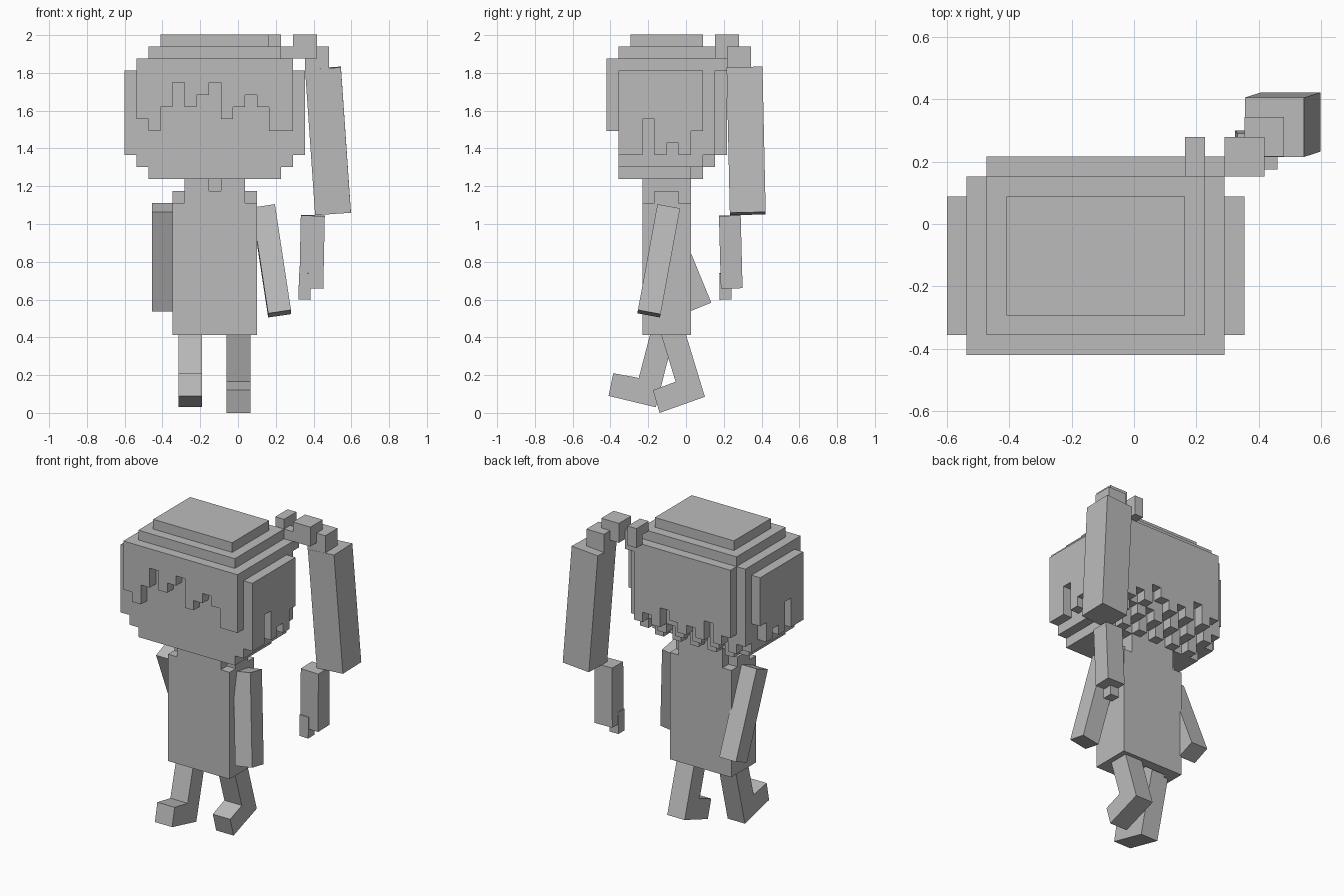
import bpy, bmesh, math
from mathutils import Vector, Matrix

if "Cube" in bpy.data.objects:
    bpy.data.objects.remove(bpy.data.objects["Cube"])

grey = bpy.data.materials.new("plain grey")
grey.diffuse_color = (0.5, 0.5, 0.5, 1)
grey.use_nodes = True
grey.node_tree.nodes["Principled BSDF"].inputs["Base Color"].default_value = grey.diffuse_color

V = 0.0636                       # block size
ORIGIN = Vector((-0.6, -0.42, 1.239))


def finish(name, bm):
    me = bpy.data.meshes.new(name)
    bm.to_mesh(me)
    bm.free()
    me.materials.append(grey)
    ob = bpy.data.objects.new(name, me)
    bpy.context.collection.objects.link(ob)
    return ob


def block(x0, x1, y0, y1, z0, z1):
    """Inclusive range of grid cells."""
    return {(i, j, k) for i in range(x0, x1 + 1)
            for j in range(y0, y1 + 1) for k in range(z0, z1 + 1)}


def blocks_object(name, cells):
    """Outer faces of a set of grid cells."""
    bm = bmesh.new()
    verts = {}

    def vert(p):
        if p not in verts:
            verts[p] = bm.verts.new(ORIGIN + Vector(p) * V)
        return verts[p]

    for c in cells:
        for axis in range(3):
            for side in (0, 1):
                n = list(c)
                n[axis] += 2 * side - 1
                if tuple(n) in cells:
                    continue
                u, w = (axis + 1) % 3, (axis + 2) % 3
                quad = []
                for a, b in ((0, 0), (1, 0), (1, 1), (0, 1)):
                    p = list(c)
                    p[axis] += side
                    p[u] += a
                    p[w] += b
                    quad.append(vert(tuple(p)))
                bm.faces.new(quad if side else quad[::-1])
    return finish(name, bm)


def limb(name, top, bottom, sx, sy):
    """Box running from the top centre to the bottom centre."""
    top, bottom = Vector(top), Vector(bottom)
    d = top - bottom
    z = d.normalized()
    x = (Vector((1, 0, 0)) - z * z.x).normalized()
    rot = Matrix((x, z.cross(x), z)).transposed().to_4x4()
    bm = bmesh.new()
    bmesh.ops.create_cube(bm, size=1, matrix=Matrix.Translation((top + bottom) / 2)
                          @ rot @ Matrix.Diagonal((sx, sy, d.length, 1)))
    return finish(name, bm)


def side_profile(name, x0, x1, points):
    """Side outline (y, z) extruded across x."""
    bm = bmesh.new()
    face = bm.faces.new([bm.verts.new((x0, y, z)) for y, z in points])
    ext = bmesh.ops.extrude_face_region(bm, geom=[face])["geom"]
    bmesh.ops.translate(bm, vec=(x1 - x0, 0, 0),
                        verts=[g for g in ext if isinstance(g, bmesh.types.BMVert)])
    bmesh.ops.recalc_face_normals(bm, faces=bm.faces)
    return finish(name, bm)


# Head: chin layers, core, and stepped crown
head = block(2, 12, 1, 7, 0, 0) | block(1, 13, 1, 8, 1, 1)
head |= block(1, 13, 1, 8, 2, 9) | block(2, 12, 0, 9, 9, 9)
head |= block(2, 12, 1, 8, 10, 10) | block(3, 11, 2, 7, 11, 11)
# Fringe with uneven ends
for n, low in enumerate((5, 4, 6, 8, 6, 7, 8, 5, 6, 7, 6, 4, 4)):
    head |= block(1 + n, 1 + n, 0, 0, low, 9)
# Side hair with uneven ends, plus the cheek columns
for n, low in enumerate((2, 2, 5, 2, 3, 2, 4)):
    head |= block(14, 14, 1 + n, 1 + n, low, 8)
    head |= block(0, 0, 1 + n, 1 + n, low, 8)
# Back hair with uneven ends
for n, low in enumerate((3, 2, 4, 2, 3, 2, 3, 4, 2, 3, 2)):
    head |= block(2 + n, 2 + n, 9, 9, low, 8)
# Notches under the back of the hair
head -= {(i, 8, 1) for i in range(1, 14, 2)}
head -= {(i, 7, 0) for i in range(2, 13, 2)}
blocks_object("head_and_hair", head)

# Hair tie and start of the ponytail
tie = block(12, 12, 9, 10, 11, 11) | block(13, 13, 9, 9, 9, 10)
tie |= block(12, 12, 10, 10, 10, 10) | block(14, 15, 9, 10, 10, 11)
blocks_object("hair_tie", tie)
blocks_object("ponytail_bend", block(15, 16, 10, 11, 9, 10))

# Hanging ponytail
limb("ponytail", (0.45, 0.31, 1.825), (0.503, 0.327, 1.055), 0.19, 0.19)
limb("ponytail_end", (0.396, 0.232, 1.045), (0.388, 0.242, 0.66), 0.127, 0.115)
limb("ponytail_tip", (0.355, 0.208, 0.74), (0.352, 0.21, 0.60), 0.064, 0.064)

# Coat with stepped shoulders, collar notch and hollow hem
coat = block(4, 10, 3, 6, -13, -3) | block(5, 9, 3, 6, -2, -1)
coat |= block(4, 4, 4, 5, -2, -2) | block(10, 10, 4, 5, -2, -2)
coat -= {(7, 3, -1)}
coat -= block(5, 9, 4, 5, -13, -13)
blocks_object("coat", coat)

# Arms, one swinging back and one forward
limb("arm_back", (-0.395, -0.14, 1.087), (-0.395, 0.076, 0.56), 0.12, 0.125)
limb("arm_forward", (0.135, -0.093, 1.085), (0.22, -0.196, 0.525), 0.122, 0.122)

# Legs with feet
side_profile("leg_forward", -0.315, -0.19, [
    (-0.385, 0.21), (-0.41, 0.09), (-0.16, 0.03),
    (-0.04, 0.5), (-0.168, 0.5), (-0.25, 0.185)])
side_profile("leg_back", -0.06, 0.066, [
    (-0.14, 0.0), (0.10, 0.085), (-0.02, 0.48),
    (-0.152, 0.48), (-0.055, 0.165), (-0.175, 0.12)])
